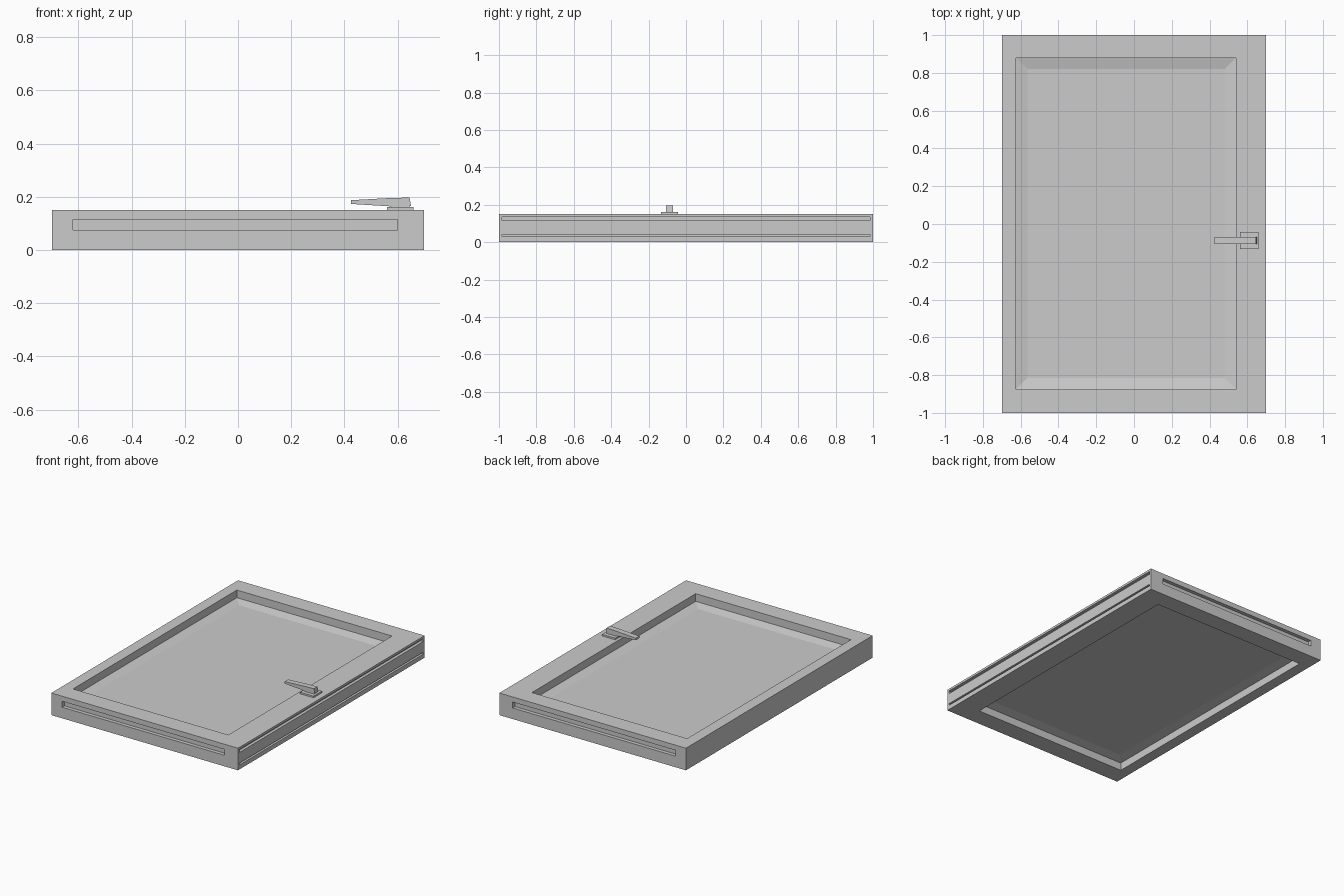
import bpy, bmesh

if "Cube" in bpy.data.objects:
    bpy.data.objects.remove(bpy.data.objects["Cube"])

def finish(name, bm):
    bmesh.ops.recalc_face_normals(bm, faces=bm.faces[:])
    me = bpy.data.meshes.new(name)
    bm.to_mesh(me)
    bm.free()
    ob = bpy.data.objects.new(name, me)
    bpy.context.collection.objects.link(ob)
    return ob

def loft(name, rings):
    """Closed solid through rings of equal point count."""
    bm = bmesh.new()
    vr = [[bm.verts.new(p) for p in r] for r in rings]
    n = len(vr[0])
    for a, b in zip(vr, vr[1:]):
        for i in range(n):
            j = (i + 1) % n
            bm.faces.new((a[i], a[j], b[j], b[i]))
    bm.faces.new(vr[0][::-1])
    bm.faces.new(vr[-1])
    return finish(name, bm)

def rect(x0, x1, y0, y1, z, inset=0):
    x0, x1, y0, y1 = x0 + inset, x1 - inset, y0 + inset, y1 - inset
    return [(x0, y0, z), (x1, y0, z), (x1, y1, z), (x0, y1, z)]

def box(name, x0, x1, y0, y1, z0, z1):
    return loft(name, [rect(x0, x1, y0, y1, z0), rect(x0, x1, y0, y1, z1)])

def cut(target, cutter):
    m = target.modifiers.new(cutter.name, 'BOOLEAN')
    m.operation = 'DIFFERENCE'
    m.solver = 'EXACT'
    m.object = cutter
    cutter.hide_render = True
    cutter.hide_viewport = True
    cutter.display_type = 'WIRE'

# window sash frame with its opening
OPENING = (-0.625, 0.54, -0.875, 0.88)
frame = box("sash_frame", -0.7, 0.7, -1, 1, 0, 0.15)
cut(frame, box("opening_cutter", *OPENING, -0.1, 0.3))

# edge grooves: one at each short end, two along the latch side
for side, y0, y1 in (("front", -1.1, -0.975), ("back", 0.975, 1.1)):
    cut(frame, box(side + "_groove_cutter", -0.62, 0.60, y0, y1, 0.075, 0.115))
for level, z0, z1 in (("upper", 0.115, 0.135), ("lower", 0.03, 0.042)):
    cut(frame, box(level + "_latch_groove_cutter", 0.68, 0.8, -0.985, 0.985, z0, z1))

# glass pane with sloped glazing bead on both faces
loft("glass_pane", [rect(*OPENING, z, i) for i, z in
                    ((0.06, 0.065), (0, 0.052), (0, 0.098), (0.06, 0.085))])

# handle: base plate, neck and tapered lever
box("handle_plate", 0.56, 0.66, -0.133, -0.042, 0.15, 0.161)
box("handle_neck", 0.575, 0.645, -0.107, -0.069, 0.158, 0.17)
profile = [(0.425, 0.173), (0.57, 0.164), (0.65, 0.166),
           (0.645, 0.197), (0.57, 0.195), (0.425, 0.187)]
loft("handle_lever", [[(x, y, z) for x, z in profile] for y in (-0.107, -0.069)])
